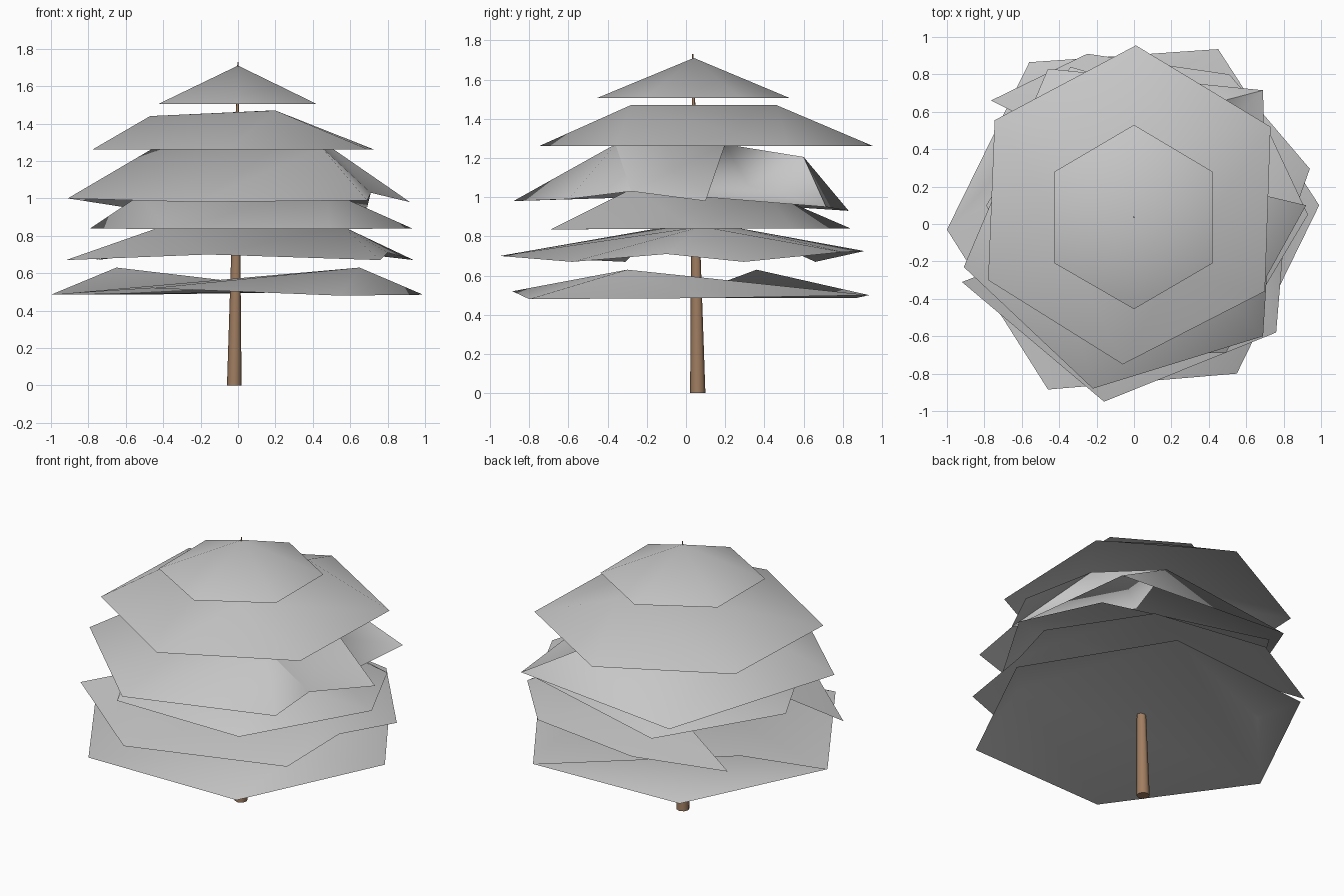
import bpy
import bmesh
from mathutils import Vector

cube = bpy.data.objects.get("Cube")
if cube:
    bpy.data.objects.remove(cube, do_unlink=True)


def make_material(name, color):
    mat = bpy.data.materials.new(name)
    mat.use_nodes = True
    mat.diffuse_color = color
    mat.node_tree.nodes["Principled BSDF"].inputs["Base Color"].default_value = color
    return mat


foliage = make_material("foliage grey", (0.57, 0.57, 0.57, 1))
bark = make_material("bark brown", (0.36, 0.21, 0.12, 1))


def finish(bm, name, mat):
    for face in bm.faces:
        face.smooth = True
    mesh = bpy.data.meshes.new(name)
    bm.to_mesh(mesh)
    bm.free()
    mesh.materials.append(mat)
    obj = bpy.data.objects.new(name, mesh)
    bpy.context.collection.objects.link(obj)
    return obj


def branch_layer(name, rim, peaks, owners, valley=None):
    """Thin open roof: each rim edge leans on the peak named by its letter in
    owners; '-' leaves the edge open. Neighbouring peaks are joined by ridges,
    or parted by a valley between two rim corners."""
    bm = bmesh.new()
    low = [bm.verts.new(p) for p in rim]
    top = {c: bm.verts.new(p) for c, p in zip("abc", peaks)}
    for i, own in enumerate(owners):
        prev = owners[i - 1]
        if own != "-":
            bm.faces.new((low[i], low[(i + 1) % len(low)], top[own]))
            if not valley and prev not in ("-", own):
                bm.faces.new((low[i], top[own], top[prev]))
    if valley:
        i, j = valley
        bm.faces.new((low[i], low[j], top[owners[i - 1]]))
        bm.faces.new((low[j], low[i], top[owners[i]]))
    if len(top) == 3:
        bm.faces.new(list(top.values()))
    return finish(bm, name, foliage)


# Top cap: plain six-sided cone
branch_layer("top_branches",
             [(0, -.455, 1.505), (.42, -.21, 1.505), (.42, .28, 1.505),
              (0, .53, 1.505), (-.425, .28, 1.505), (-.425, -.21, 1.505)],
             [(0, .04, 1.71)], "aaaaaa")

# Second layer: roof with a flat three-cornered top
branch_layer("second_branches",
             [(-.06, -.75, 1.26), (.70, -.36, 1.26), (.73, .52, 1.26),
              (.01, .955, 1.26), (-.745, .555, 1.26), (-.78, -.30, 1.26)],
             [(.20, -.28, 1.47), (.18, .46, 1.47), (-.47, .12, 1.44)], "aabbcc")

# Third layer: a pocket folds in under the roof at the back right
front_peak, side_peak, back_peak = (.45, -.36, 1.27), (.50, .20, 1.27), (.25, .60, 1.205)
fold, corner = (.71, -.28, 1.03), (.69, .715, .95)
branch_layer("third_branches",
             [(-.22, -.88, .98), (.69, -.60, .99), fold, corner,
              (-.46, .83, .93), (-.91, -.23, 1.0)],
             [front_peak, back_peak, (-.45, 0, 1.27)], "aa-bcc")
branch_layer("third_flap", [back_peak, front_peak, fold, (.92, .10, .98)],
             [side_peak], "aaa-")
branch_layer("third_pocket", [fold, corner, back_peak, side_peak],
             [(.25, .32, 1.06)], "aaaa")

# Fourth layer
branch_layer("fourth_branches",
             [(-.39, -.69, .835), (.49, -.69, .835), (.93, .05, .84),
              (.70, .54, .84), (-.34, .84, .84), (-.79, .10, .84)],
             [(.48, -.28, 1.04), (.10, .40, 1.03), (-.52, -.13, 1.02)], "aabbcc")

# Fifth layer: open beside a pinched tip at the back left
branch_layer("fifth_branches",
             [(-.16, -.95, .70), (.76, -.58, .67), (.80, -.10, .71),
              (.94, .295, .67), (.51, .80, .72), (-.25, .91, .725),
              (-.765, .66, .67), (-.92, -.31, .67)],
             [(.56, .08, .85), (0, .28, .84), (-.42, -.12, .845)], "aaaabb-c")

# Bottom layer: two peaks parted by a valley
branch_layer("bottom_branches",
             [(-1, -.03, .485), (-.46, -.885, .52), (.55, -.80, .48),
              (.99, .10, .485), (.45, .935, .50), (-.56, .865, .485)],
             [(.65, -.30, .63), (-.65, .36, .63)], "aaaabb", valley=(4, 0))

# Trunk: tapering, slightly leaning pole
base, tip = Vector((-.02, .06, 0)), Vector((0, .035, 1.73))
bm = bmesh.new()
bmesh.ops.create_cone(bm, cap_ends=True, segments=8, radius1=.039, radius2=.0035,
                      depth=tip.z)
for v in bm.verts:
    v.co += base if v.co.z < 0 else Vector((tip.x, tip.y, 0))
    v.co.z += tip.z / 2
trunk = finish(bm, "trunk", bark)
bpy.context.view_layer.objects.active = trunk
trunk.select_set(True)
bpy.ops.object.shade_smooth_by_angle(angle=1.0)
